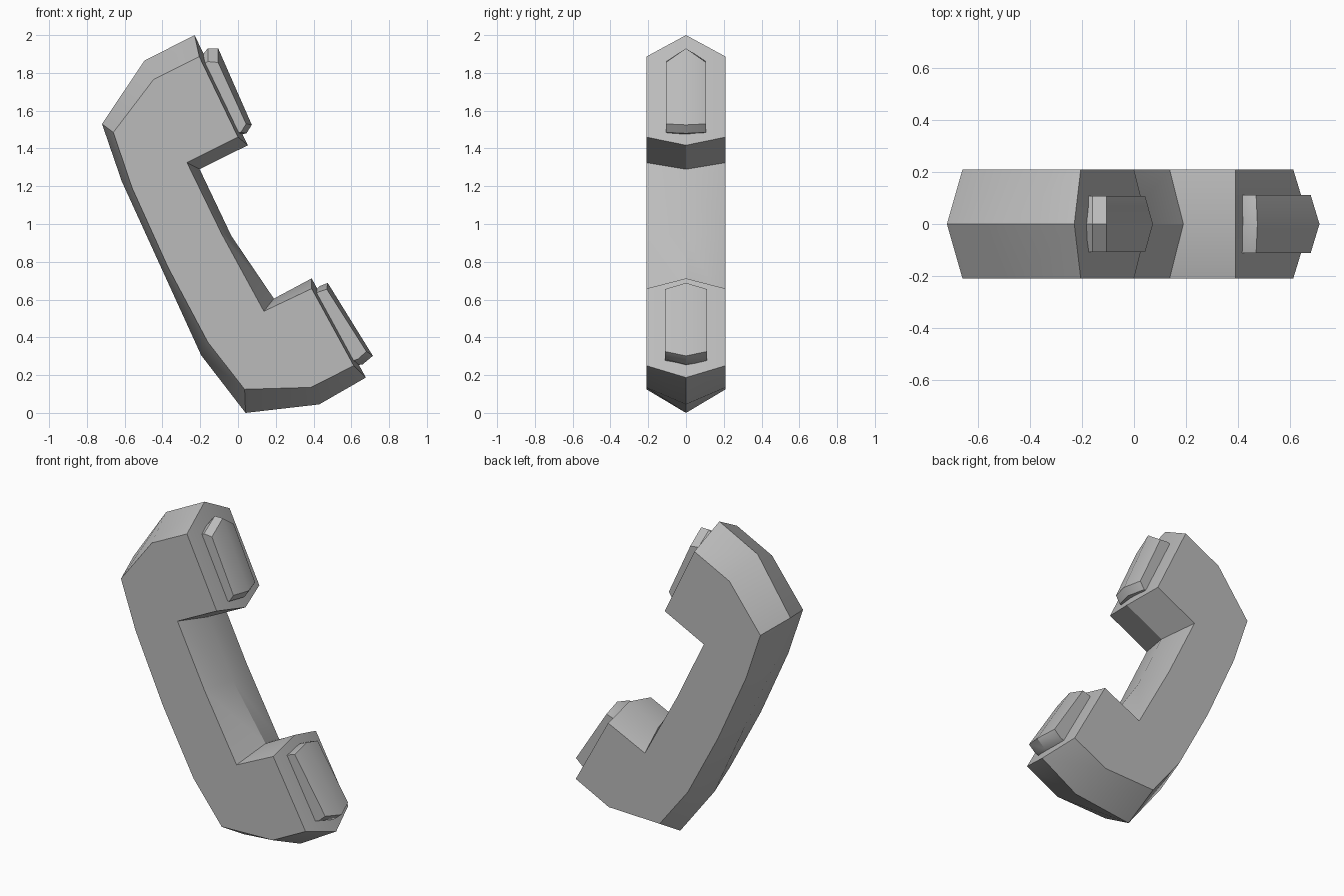
import bpy, bmesh, math

cube = bpy.data.objects.get("Cube")
if cube:
    bpy.data.objects.remove(cube, do_unlink=True)

grey = bpy.data.materials.new("plain grey")
grey.use_nodes = True
colour = (0.5, 0.5, 0.5, 1)
grey.diffuse_color = colour
grey.node_tree.nodes["Principled BSDF"].inputs["Base Color"].default_value = colour


def ridged_solid(name, half_width, rim, ridge):
    """Join two flat side outlines to a wider outline on the centre plane."""
    bm = bmesh.new()
    rings = []
    for outline, y in ((rim, -half_width), (ridge, 0), (rim, half_width)):
        rings.append([bm.verts.new((x, y, z)) for x, z in outline])
    count = len(rim)
    for a, b in zip(rings, rings[1:]):
        for i in range(count):
            j = (i + 1) % count
            bm.faces.new((a[i], a[j], b[j], b[i]))
    bm.faces.new(rings[0])
    bm.faces.new(rings[-1])
    bmesh.ops.recalc_face_normals(bm, faces=bm.faces)
    mesh = bpy.data.meshes.new(name)
    bm.to_mesh(mesh)
    bm.free()
    mesh.materials.append(grey)
    obj = bpy.data.objects.new(name, mesh)
    bpy.context.collection.objects.link(obj)
    bpy.ops.object.select_all(action="DESELECT")
    obj.select_set(True)
    bpy.context.view_layer.objects.active = obj
    bpy.ops.object.shade_smooth_by_angle(angle=math.radians(30))
    return obj


# Handset body: earpiece head, bent grip and mouthpiece head
ridged_solid(
    "handset_body", 0.21,
    rim=[(-0.66, 1.485), (-0.447, 1.765), (-0.205, 1.886), (0, 1.46),
         (-0.27, 1.325), (-0.085, 0.945), (0.137, 0.538), (0.39, 0.658),
         (0.613, 0.25), (0.385, 0.135), (0.035, 0.125), (-0.16, 0.375),
         (-0.37, 0.77), (-0.56, 1.19)],
    ridge=[(-0.72, 1.53), (-0.495, 1.865), (-0.23, 2), (0.052, 1.417),
           (-0.203, 1.29), (-0.035, 0.937), (0.19, 0.605), (0.39, 0.712),
           (0.677, 0.187), (0.43, 0.045), (0.04, 0), (-0.195, 0.305),
           (-0.405, 0.765), (-0.615, 1.225)])

# Raised pad on the earpiece
ridged_solid(
    "earpiece_pad", 0.107,
    rim=[(-0.2, 1.84), (-0.16, 1.86), (-0.105, 1.855), (0.043, 1.53),
         (0.015, 1.485), (-0.03, 1.48)],
    ridge=[(-0.2, 1.88), (-0.16, 1.93), (-0.105, 1.93), (0.073, 1.525),
           (0.045, 1.48), (0, 1.47)])

# Raised pad on the mouthpiece
ridged_solid(
    "mouthpiece_pad", 0.112,
    rim=[(0.38, 0.61), (0.425, 0.64), (0.47, 0.655), (0.68, 0.325),
         (0.635, 0.285), (0.59, 0.27)],
    ridge=[(0.39, 0.63), (0.43, 0.67), (0.475, 0.688), (0.714, 0.302),
           (0.66, 0.257), (0.61, 0.25)])
